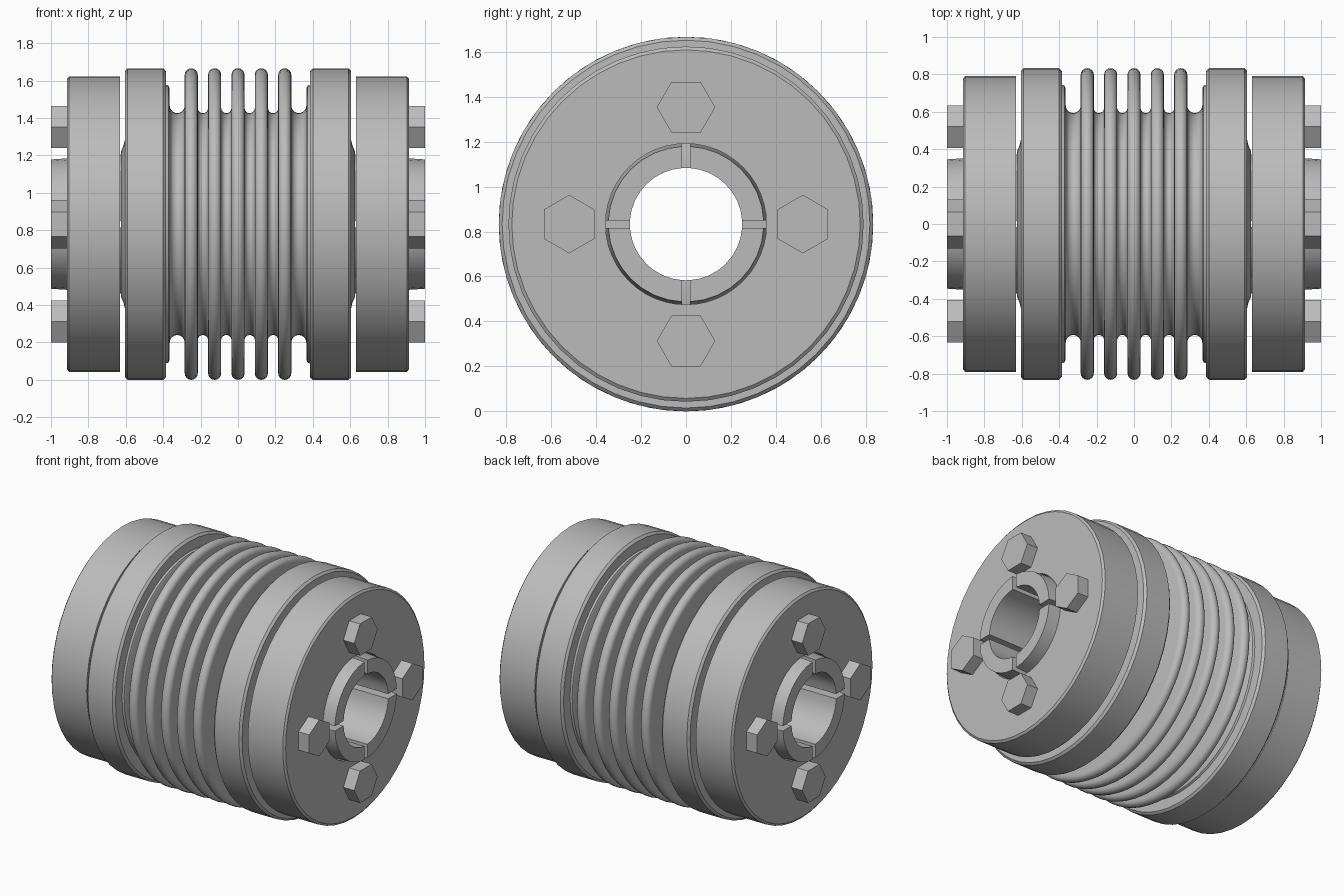
import bpy, bmesh, math
from mathutils import Matrix

cube = bpy.data.objects.get("Cube")
if cube:
    bpy.data.objects.remove(cube, do_unlink=True)

R = 0.833                      # outer radius, also the axis height
LIFT = Matrix.Translation((0, 0, R))

steel = bpy.data.materials.new("grey_steel")
steel.use_nodes = True
GREY = (0.5, 0.5, 0.5, 1)
steel.diffuse_color = GREY
steel.node_tree.nodes["Principled BSDF"].inputs["Base Color"].default_value = GREY


def finish(name, bm, matrix=LIFT, smooth=True):
    """Turn a bmesh into a named object with the steel material."""
    mesh = bpy.data.meshes.new(name)
    bmesh.ops.recalc_face_normals(bm, faces=bm.faces)
    bm.to_mesh(mesh)
    bm.free()
    mesh.materials.append(steel)
    obj = bpy.data.objects.new(name, mesh)
    obj.matrix_world = matrix
    bpy.context.collection.objects.link(obj)
    if smooth:
        bpy.ops.object.select_all(action="DESELECT")
        obj.select_set(True)
        bpy.context.view_layer.objects.active = obj
        bpy.ops.object.shade_smooth_by_angle(angle=math.radians(30))
    return obj


def lathe(bm, profile, steps, closed=True):
    """Full revolution of an (x, radius) profile about the x axis."""
    rings = []
    for i in range(steps):
        a = math.tau * i / steps
        rings.append([bm.verts.new((x, r * math.sin(a), r * math.cos(a))) for x, r in profile])
    n = len(profile)
    for i in range(steps):
        p, q = rings[i], rings[(i + 1) % steps]
        for j in range(n if closed else n - 1):
            k = (j + 1) % n
            bm.faces.new((p[j], p[k], q[k], q[j]))


def quarter(bm, profile, turn, half_slot, steps):
    """Quarter revolution whose ends stop parallel to the slot walls."""
    rings = []
    for i in range(steps + 1):
        ring = []
        for x, r in profile:
            trim = math.asin(half_slot / r)
            a = turn + trim + (math.pi / 2 - 2 * trim) * i / steps
            ring.append(bm.verts.new((x, r * math.sin(a), r * math.cos(a))))
        rings.append(ring)
    n = len(profile)
    for p, q in zip(rings, rings[1:]):
        for j in range(n):
            k = (j + 1) % n
            bm.faces.new((p[j], p[k], q[k], q[j]))
    bm.faces.new(rings[0])
    bm.faces.new(rings[-1])


def arc(cx, cr, rad, start, end, steps=8):
    angles = [start + (end - start) * i / steps for i in range(steps + 1)]
    return [(cx + rad * math.cos(a), cr + rad * math.sin(a)) for a in angles]


# Bellows: five tall rounded crests, narrow troughs, wider end troughs
PITCH, CREST, ROOT = 0.125, 0.035, 0.593
gap = PITCH / 2 - CREST
wave = arc(-0.325, ROOT + 0.04, 0.04, math.pi, math.tau)
for i in range(-2, 3):
    wave += arc(i * PITCH, R - CREST, CREST, math.pi, 0)
    if i < 2:
        wave += arc((i + 0.5) * PITCH, ROOT + gap, gap, math.pi, math.tau)
wave += arc(0.325, ROOT + 0.04, 0.04, math.pi, math.tau)
bm = bmesh.new()
lathe(bm, wave, 64, closed=False)
bellows = finish("bellows", bm)
wall = bellows.modifiers.new("wall", "SOLIDIFY")
wall.thickness = 0.012
wall.offset = -1

flange = [(0.365, 0.25), (0.365, 0.725), (0.372, 0.74), (0.385, 0.745), (0.385, 0.818),
          (0.4, R), (0.59, R), (0.605, 0.818), (0.605, 0.45), (0.612, 0.42),
          (0.625, 0.39), (0.625, 0.25)]
clamp = [(0.63, 0.375), (0.63, 0.79), (0.903, 0.79), (0.915, 0.775), (0.915, 0.358)]
sleeve = [(0.62, 0.25), (0.62, 0.372), (1.0, 0.346), (1.0, 0.25)]

for side, sign in (("left", 1), ("right", -1)):
    def flip(profile):
        return [(sign * x, r) for x, r in profile]

    # Inner flange with its short tapered neck
    bm = bmesh.new()
    lathe(bm, flip(flange), 48)
    finish(side + "_flange", bm)

    # Outer clamping ring
    bm = bmesh.new()
    lathe(bm, flip(clamp), 48)
    finish(side + "_clamp_ring", bm)

    # Tapered sleeve split by four slots
    bm = bmesh.new()
    for k in range(4):
        quarter(bm, flip(sleeve), k * math.pi / 2, 0.017, 8)
    finish(side + "_split_sleeve", bm)

    # Hexagon bolt heads around the sleeve
    for k in range(4):
        bm = bmesh.new()
        bmesh.ops.create_cone(bm, cap_ends=True, segments=6, radius1=0.13,
                              radius2=0.13, depth=0.095)
        place = (LIFT @ Matrix.Rotation(k * math.pi / 2, 4, "X")
                 @ Matrix.Translation((sign * 0.9525, 0, 0.52))
                 @ Matrix.Rotation(math.pi / 2, 4, "Y"))
        finish(f"{side}_bolt_{k + 1}", bm, place, smooth=False)
